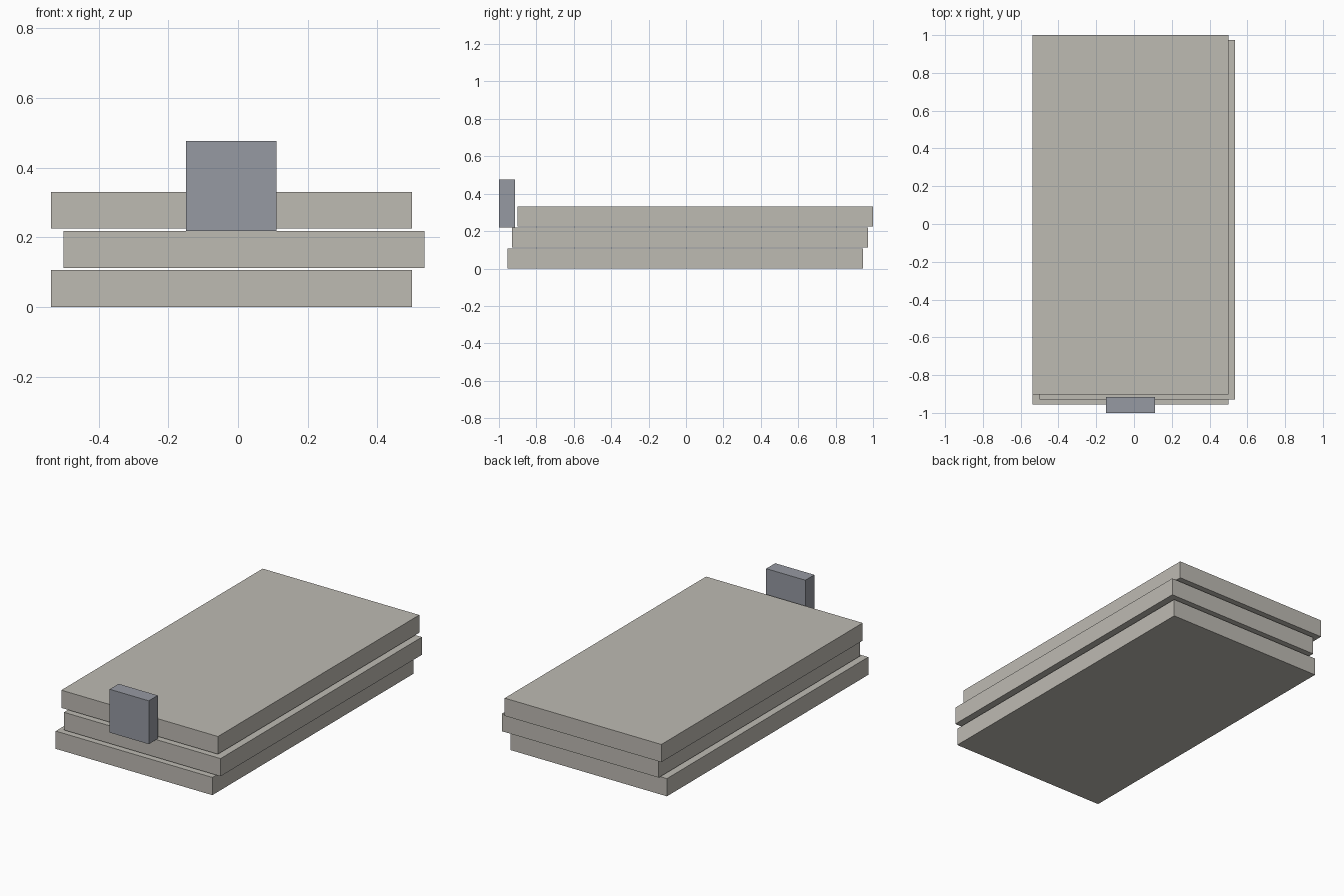
import bpy

if "Cube" in bpy.data.objects:
    bpy.data.objects.remove(bpy.data.objects["Cube"])


def material(name, color):
    m = bpy.data.materials.new(name)
    m.diffuse_color = (*color, 1.0)
    m.use_nodes = True
    m.node_tree.nodes["Principled BSDF"].inputs["Base Color"].default_value = m.diffuse_color
    return m


def box(name, low, high, mat):
    """Axis-aligned block between two corners."""
    center = [(a + b) / 2 for a, b in zip(low, high)]
    bpy.ops.mesh.primitive_cube_add(size=1, location=center)
    ob = bpy.context.object
    ob.name = name
    ob.scale = [b - a for a, b in zip(low, high)]
    bpy.ops.object.transform_apply(location=False, rotation=False, scale=True)
    ob.data.materials.append(mat)
    return ob


stone = material("warm_grey_stone", (0.515, 0.495, 0.45))
slate = material("blue_grey_slate", (0.305, 0.32, 0.36))

# Three stacked slabs, each shifted slightly from the one below
WIDTH, LENGTH, THICK, STEP = 1.036, 1.902, 0.106, 0.1122
slabs = [("bottom_slab", -0.537, -0.955),
         ("middle_slab", -0.501, -0.929),
         ("top_slab", -0.537, -0.902)]
for i, (name, x, y) in enumerate(slabs):
    z = i * STEP
    box(name, (x, y, z), (x + WIDTH, y + LENGTH, z + THICK), stone)

# Upright tag standing in front of the stack
box("front_tag", (-0.149, -1.0, 0.218), (0.11, -0.915, 0.477), slate)
